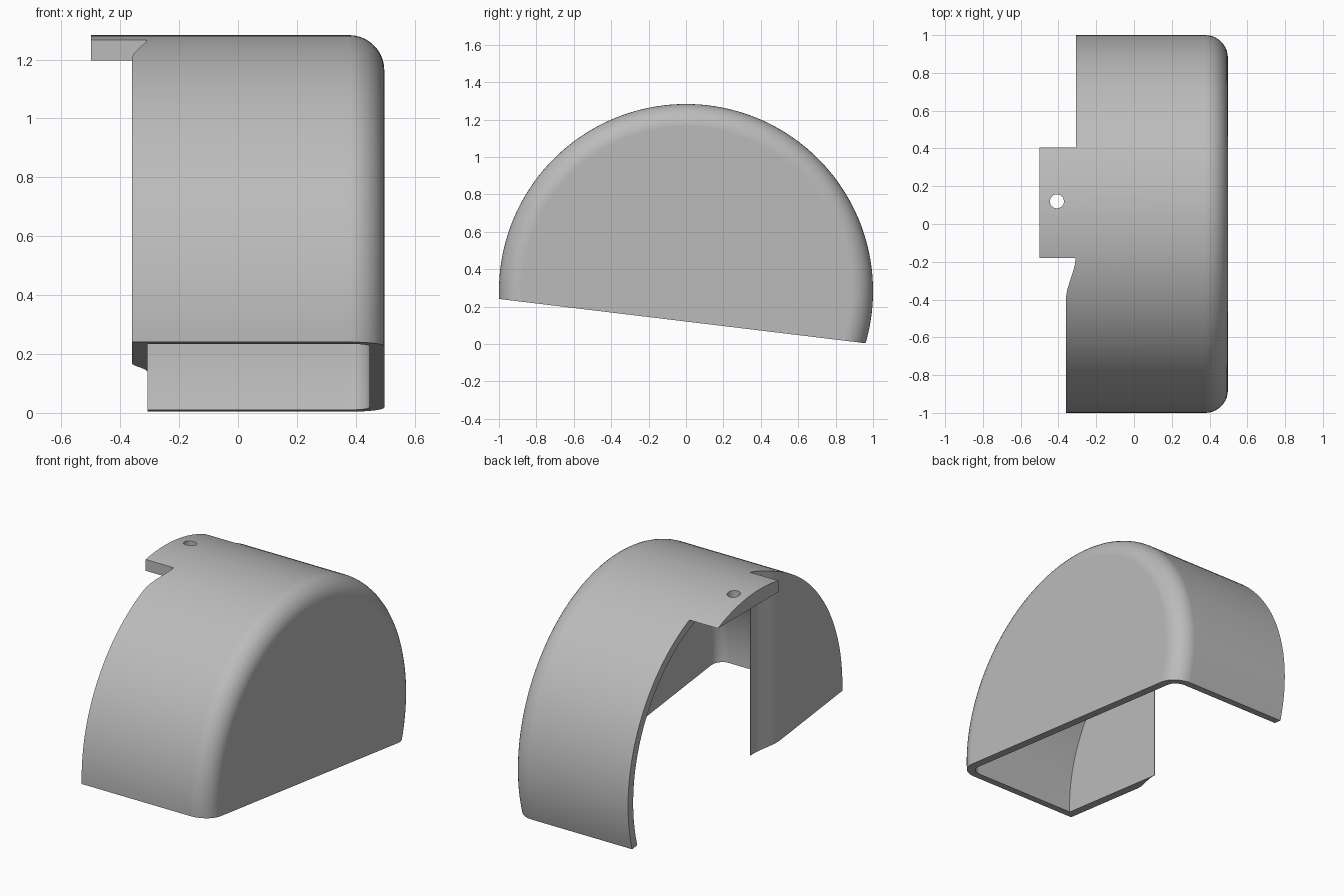
import bpy, bmesh
from math import sin, cos, pi, radians
from mathutils import Vector

if "Cube" in bpy.data.objects:
    bpy.data.objects.remove(bpy.data.objects["Cube"])

CENTRE_Z = 0.283   # height of the drum axis
WALL = 0.05
INNER_X = -0.308   # open side of the cavity

grey = bpy.data.materials.new("plain grey")
grey.use_nodes = True
grey.diffuse_color = (0.5, 0.5, 0.5, 1)
grey.node_tree.nodes["Principled BSDF"].inputs["Base Color"].default_value = (0.5, 0.5, 0.5, 1)


def make_object(name, bm):
    bmesh.ops.recalc_face_normals(bm, faces=bm.faces)
    mesh = bpy.data.meshes.new(name)
    bm.to_mesh(mesh)
    bm.free()
    mesh.materials.append(grey)
    obj = bpy.data.objects.new(name, mesh)
    bpy.context.collection.objects.link(obj)
    return obj


def drum(name, x0, x1, radius, fillet, sides=160, steps=10):
    """Solid cylinder along x with a rounded rim at x1."""
    profile = [(x0, radius)]
    for i in range(steps + 1):
        a = pi / 2 * i / steps
        profile.append((x1 - fillet + fillet * sin(a), radius - fillet + fillet * cos(a)))
    bm = bmesh.new()
    rings = [[bm.verts.new((x, r * cos(2 * pi * k / sides), CENTRE_Z + r * sin(2 * pi * k / sides)))
              for k in range(sides)] for x, r in profile]
    for a, b in zip(rings, rings[1:]):
        for k in range(sides):
            n = (k + 1) % sides
            bm.faces.new((a[k], a[n], b[n], b[k]))
    bm.faces.new(rings[0])
    bm.faces.new(rings[-1])
    return make_object(name, bm)


def prism(name, points, move):
    """Closed polygon extruded along a vector."""
    bm = bmesh.new()
    face = bm.faces.new([bm.verts.new(p) for p in points])
    out = bmesh.ops.extrude_face_region(bm, geom=[face], use_keep_orig=True)
    new = [v for v in out["geom"] if isinstance(v, bmesh.types.BMVert)]
    bmesh.ops.translate(bm, verts=new, vec=Vector(move))
    return make_object(name, bm)


def carve(target, cutter, operation="DIFFERENCE"):
    cutter.hide_render = True
    mod = target.modifiers.new("carve", "BOOLEAN")
    mod.operation, mod.solver, mod.object = operation, "EXACT", cutter
    bpy.ops.object.modifier_apply(modifier=mod.name)
    bpy.data.objects.remove(cutter)


# Outer rounded drum
cover = drum("rounded_cover", -0.6, 0.497, 1.0, 0.12)
bpy.ops.object.select_all(action="DESELECT")
bpy.context.view_layer.objects.active = cover
cover.select_set(True)

# Plan outline: straight back edge, mounting tab, curved step to the front side panel
outline = [(0.7, -1.2), (0.7, 1.2), (-0.31, 1.2), (-0.31, 0.41), (-0.5, 0.41), (-0.5, -0.18)]
for i in range(13):
    t = i / 12
    outline.append((-0.31 - WALL * t * t * (3 - 2 * t), -0.18 - 0.22 * t))
outline.append((-0.36, -1.2))
carve(cover, prism("plan_outline", [(x, y, -1.5) for x, y in outline], (0, 0, 4)), "INTERSECT")

# Hollow inside
carve(cover, drum("cavity", INNER_X, 0.497 - WALL, 1 - WALL, 0.07))

# Side opening, flat along the underside of the tab
opening = [(y, z) for y, z in ((-0.181, -1.3), (1.3, -1.3), (1.3, 1.197), (-0.181, 1.197))]
carve(cover, prism("side_opening", [(-0.8, y, z) for y, z in opening], (0.8 + INNER_X + 0.001, 0, 0)))

# Sloping bottom cut
slope = [(-1.3, -1.6), (1.3, -1.6), (1.3, -0.037), (-1.3, 0.277)]
carve(cover, prism("bottom_cut", [(-1, y, z) for y, z in slope], (2, 0, 0)))

# Screw hole in the tab
hole = [(-0.408 + 0.037 * cos(2 * pi * k / 32), 0.12 + 0.037 * sin(2 * pi * k / 32), 1) for k in range(32)]
carve(cover, prism("screw_hole", hole, (0, 0, 0.6)))

# Smooth shading with crisp edges
bpy.ops.object.shade_smooth_by_angle(angle=radians(30))
weighted = cover.modifiers.new("weighted normals", "WEIGHTED_NORMAL")
weighted.keep_sharp = True
